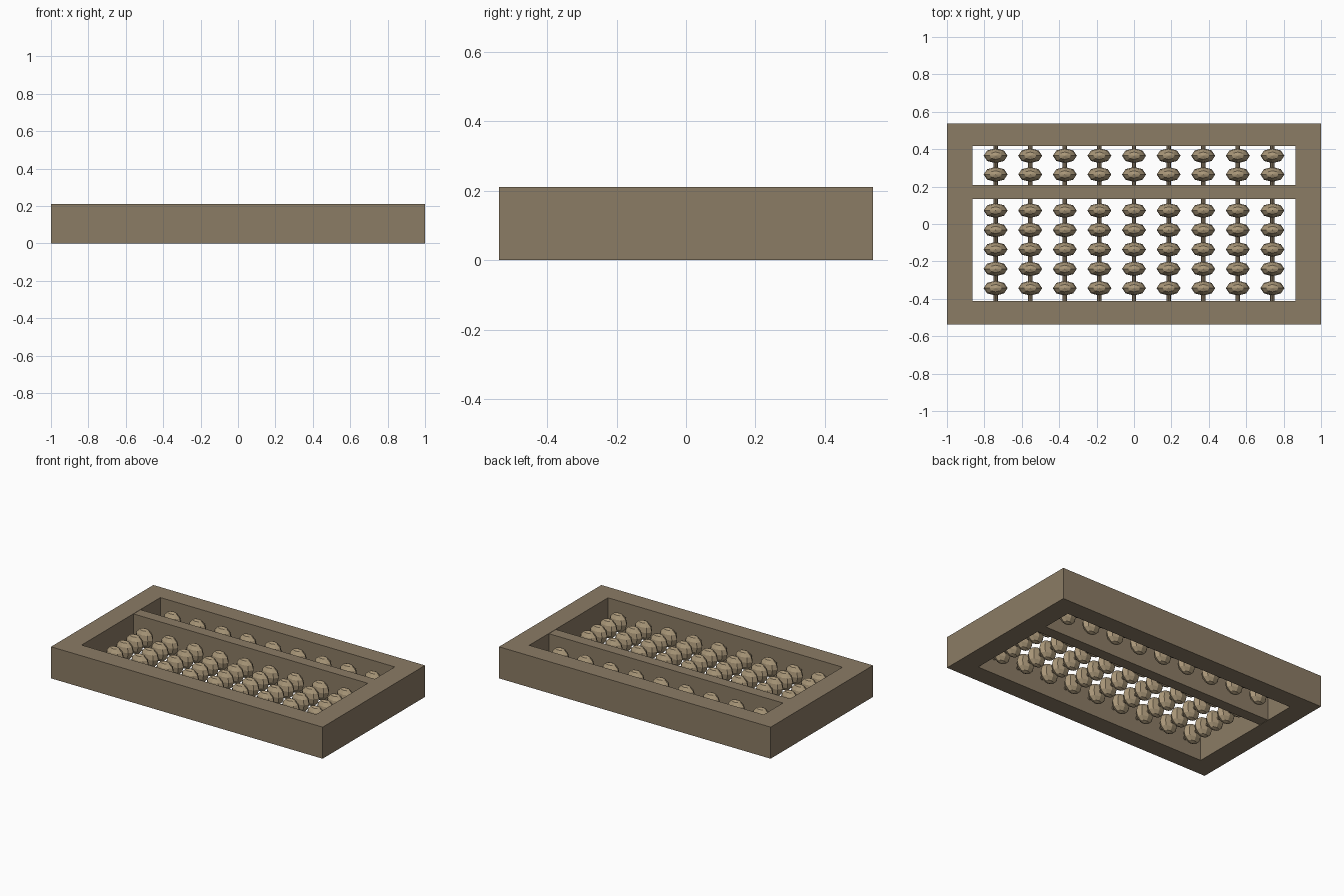
import bpy, bmesh
from math import pi

if "Cube" in bpy.data.objects:
    bpy.data.objects.remove(bpy.data.objects["Cube"])

H = 0.21          # frame height
MID = H / 2       # rod height


def material(name, rgb):
    m = bpy.data.materials.new(name)
    m.diffuse_color = (*rgb, 1)
    m.use_nodes = True
    m.node_tree.nodes["Principled BSDF"].inputs["Base Color"].default_value = m.diffuse_color
    return m


WOOD = material("wood", (0.26, 0.20, 0.13))
BEAD = material("bead_wood", (0.40, 0.31, 0.19))


def finish(bm, name, mat):
    bmesh.ops.recalc_face_normals(bm, faces=bm.faces)
    mesh = bpy.data.meshes.new(name)
    bm.to_mesh(mesh)
    bm.free()
    mesh.materials.append(mat)
    obj = bpy.data.objects.new(name, mesh)
    bpy.context.collection.objects.link(obj)
    return obj


# Frame: rectangular ring extruded upward
def corners(bm, x, y0, y1):
    return [bm.verts.new((px, py, 0)) for px, py in ((-x, y0), (x, y0), (x, y1), (-x, y1))]


bm = bmesh.new()
outer = corners(bm, 1.0, -0.538, 0.538)
inner = corners(bm, 0.863, -0.412, 0.416)
ring = [bm.faces.new((outer[i], outer[(i + 1) % 4], inner[(i + 1) % 4], inner[i])) for i in range(4)]
top = bmesh.ops.extrude_face_region(bm, geom=ring, use_keep_orig=True)
bmesh.ops.translate(bm, vec=(0, 0, H), verts=[g for g in top["geom"] if isinstance(g, bmesh.types.BMVert)])
finish(bm, "frame", WOOD)

# Dividing bar
bm = bmesh.new()
bmesh.ops.create_cube(bm, size=1)
bmesh.ops.scale(bm, vec=(1.726, 0.074, H - 0.004), verts=bm.verts)
bar = finish(bm, "dividing_bar", WOOD)
bar.location = (0, 0.172, MID)

# Rod and bead meshes, shared by every column
bm = bmesh.new()
bmesh.ops.create_cone(bm, cap_ends=True, segments=8, radius1=0.012, radius2=0.012, depth=0.84)
rod = finish(bm, "rod", WOOD)
rod.rotation_euler = (pi / 2, 0, 0)

bm = bmesh.new()
bmesh.ops.create_uvsphere(bm, u_segments=8, v_segments=6, radius=0.064)
bmesh.ops.scale(bm, vec=(1, 0.62, 1), verts=bm.verts)
bead = finish(bm, "bead", BEAD)


def place(src, first, x, y):
    obj = src if first else src.copy()
    if not first:
        bpy.context.collection.objects.link(obj)
    obj.location = (x, y, MID)


# Nine columns: two beads above the bar, five below
rows = (0.365, 0.265, 0.072, -0.032, -0.136, -0.24, -0.343)
for c in range(9):
    x = (c - 4) * 0.185
    place(rod, c == 0, x, 0.002)
    for r, y in enumerate(rows):
        place(bead, c == 0 and r == 0, x, y)
